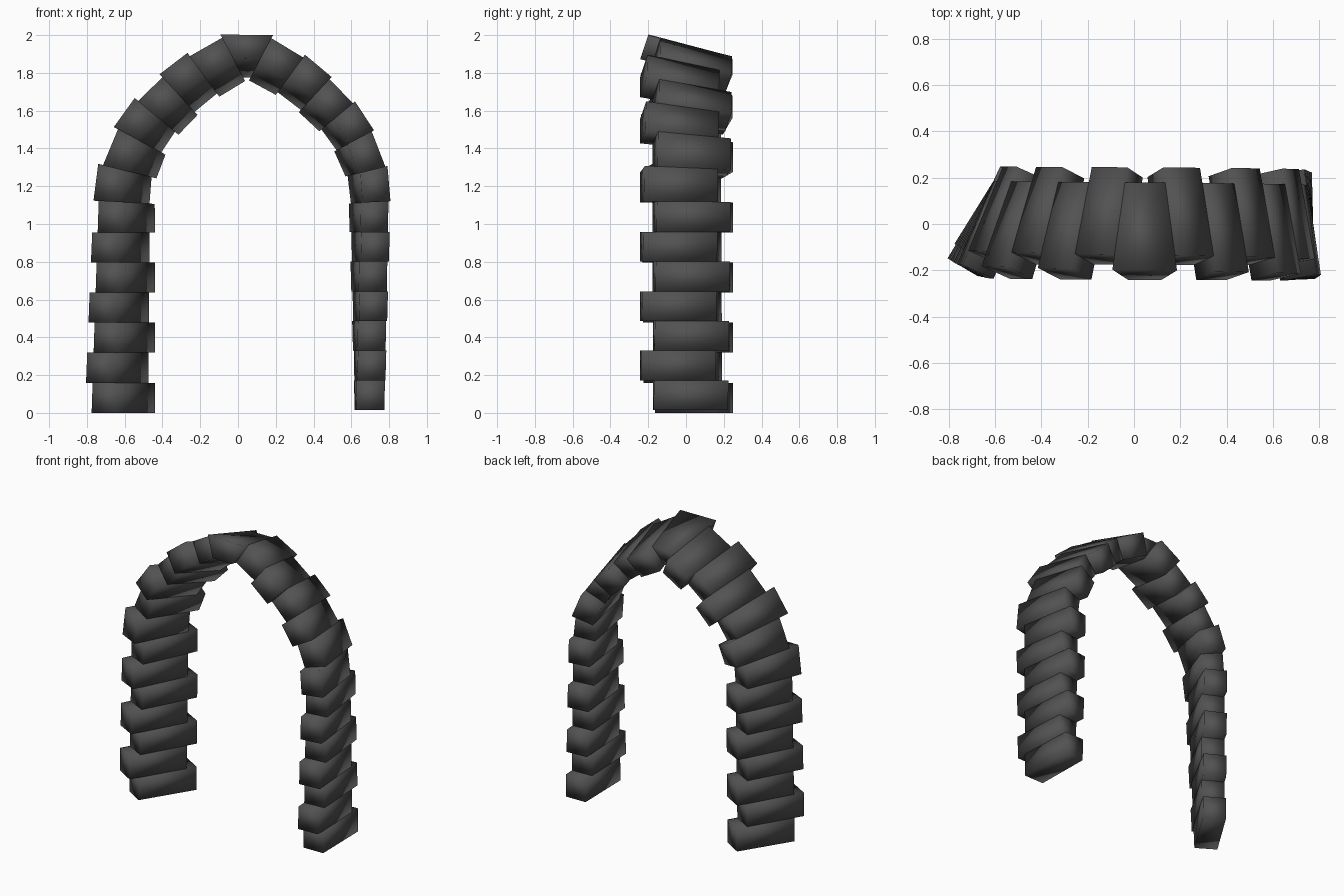
import bpy, bmesh, math
from mathutils import Vector

if "Cube" in bpy.data.objects:
    bpy.data.objects.remove(bpy.data.objects["Cube"])

# Half path of the arch from floor to crown: (distance from centre, height, slope in degrees)
HALF = [(0.65, 1.115 * i / 7, 90) for i in range(7)] + [
    (0.65, 1.115, 87), (0.633, 1.28, 76), (0.568, 1.44, 62), (0.478, 1.57, 50),
    (0.362, 1.685, 43), (0.23, 1.79, 36), (0.075, 1.88, 28)]
CX = 0.047              # path centre
HALF_T, HALF_D = 0.075, 0.197   # half thickness, half depth
STAGGER = 0.034         # alternate blocks slide back and forth
N = 2 * len(HALF) - 1   # number of blocks

# Block joints along the whole path: point, outward normal, tilt
joints = []
for side, part in ((-1, HALF), (1, HALF[::-1])):
    for u, z, a in part:
        t = len(joints) / N
        lean = 0.022 * max(0, 1 - z / 1.1) if side < 0 else 0
        foot = 0.015 * max(0, 1 - z / 1.1) if side > 0 else 0
        p = Vector((CX + side * u - lean, 0.013 - 0.023 * t, z + foot))
        a = math.radians(a)
        n = Vector((side * math.sin(a), 0, math.cos(a)))
        joints.append((p, n, math.radians(32 - 31 * t)))


def section(joint, slide):
    """Four corners of the twisted rectangular section at a joint."""
    p, n, tilt = joint
    y = Vector((0, 1, 0))
    radial = n * math.cos(tilt) + y * math.sin(tilt)
    back = y * math.cos(tilt) - n * math.sin(tilt)
    return [p + radial * (i * HALF_T) + back * (j * HALF_D + slide)
            for i, j in ((-1, -1), (1, -1), (1, 1), (-1, 1))]


stone = bpy.data.materials.new("dark_grey_stone")
stone.diffuse_color = (0.085, 0.085, 0.085, 1)
stone.use_nodes = True
stone.node_tree.nodes["Principled BSDF"].inputs["Base Color"].default_value = stone.diffuse_color

# Staggered blocks
for k in range(N):
    slide = STAGGER if k % 2 == 0 else -STAGGER
    bm = bmesh.new()
    a = [bm.verts.new(c) for c in section(joints[k], slide)]
    b = [bm.verts.new(c) for c in section(joints[k + 1], slide)]
    bm.faces.new(a)
    bm.faces.new(b[::-1])
    for i in range(4):
        j = (i + 1) % 4
        bm.faces.new((a[i], b[i], b[j], a[j]))
    bmesh.ops.recalc_face_normals(bm, faces=bm.faces)
    for f in bm.faces:
        f.smooth = True
    me = bpy.data.meshes.new("arch_block")
    bm.to_mesh(me)
    bm.free()
    me.materials.append(stone)
    bpy.context.collection.objects.link(bpy.data.objects.new("arch_block", me))
